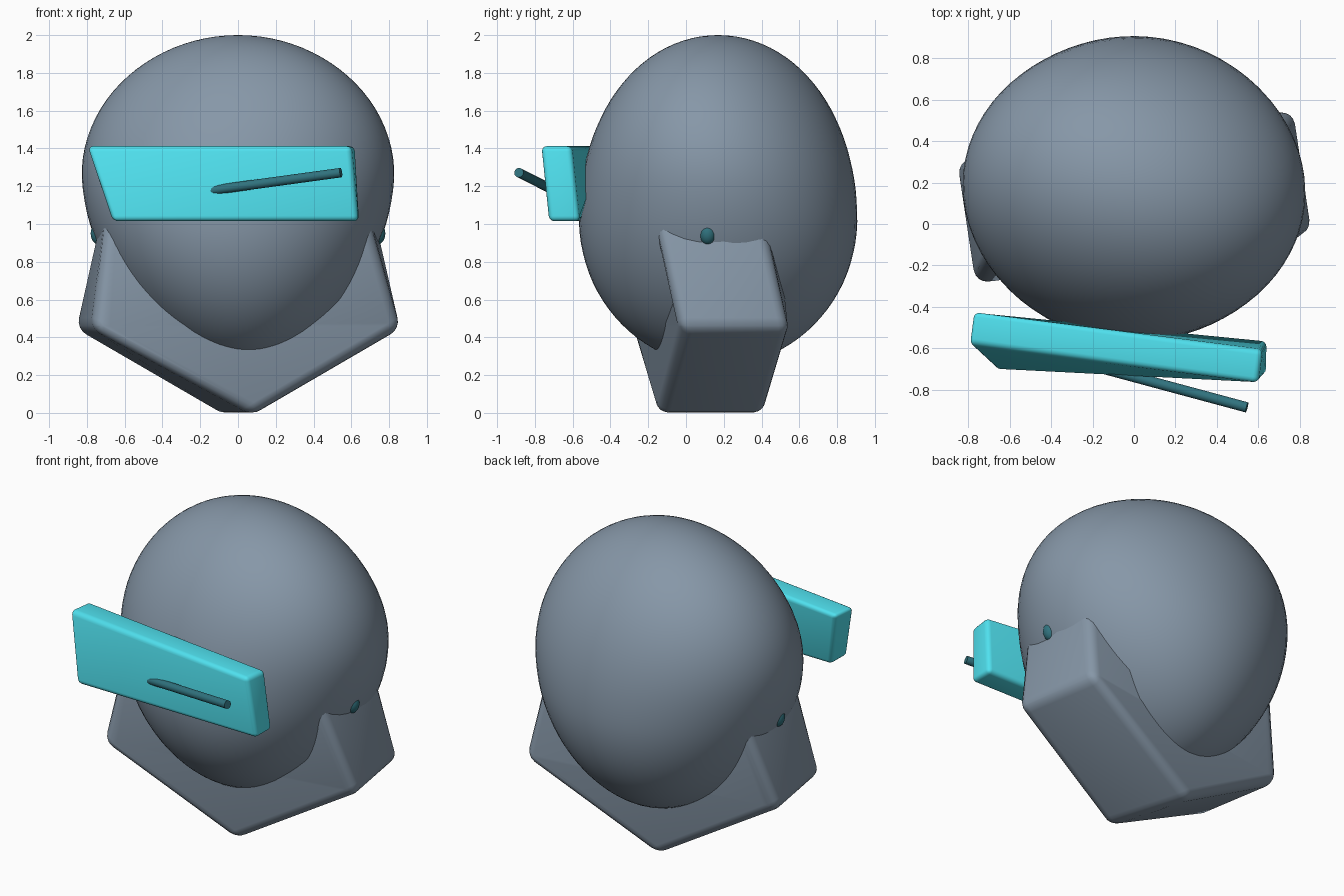
import bpy, bmesh, math
from mathutils import Vector, Matrix

if "Cube" in bpy.data.objects:
    bpy.data.objects.remove(bpy.data.objects["Cube"])

AXIS_Y = 0.14


def twist(bm, cy=AXIS_Y):
    # The whole model turns progressively about the vertical with height
    for v in bm.verts:
        a = math.radians(17 - 17.5 * v.co.z)
        x, y = v.co.x, v.co.y - cy
        v.co.x = x * math.cos(a) - y * math.sin(a)
        v.co.y = cy + x * math.sin(a) + y * math.cos(a)


def material(name, rgb):
    m = bpy.data.materials.new(name)
    m.diffuse_color = (*rgb, 1)
    m.use_nodes = True
    m.node_tree.nodes["Principled BSDF"].inputs["Base Color"].default_value = m.diffuse_color
    return m


def finish(bm, name, mat, angle=32):
    bmesh.ops.recalc_face_normals(bm, faces=bm.faces[:])
    me = bpy.data.meshes.new(name)
    bm.to_mesh(me)
    bm.free()
    ob = bpy.data.objects.new(name, me)
    bpy.context.collection.objects.link(ob)
    me.materials.append(mat)
    bpy.ops.object.select_all(action='DESELECT')
    ob.select_set(True)
    bpy.context.view_layer.objects.active = ob
    bpy.ops.object.shade_smooth_by_angle(angle=math.radians(angle))
    return ob


def twisted_prism(name, profile, y0, y1, bevel, mat, cuts=(), tilt=0.0):
    # Front profile extruded in depth, bevelled, sliced and twisted
    bm = bmesh.new()
    front = [bm.verts.new((x, y0, z)) for x, z in profile]
    back = [bm.verts.new((x, y1, z)) for x, z in profile]
    bm.faces.new(front)
    bm.faces.new(back[::-1])
    n = len(profile)
    for i in range(n):
        j = (i + 1) % n
        bm.faces.new((front[i], back[i], back[j], front[j]))
    bmesh.ops.recalc_face_normals(bm, faces=bm.faces[:])
    bmesh.ops.bevel(bm, geom=bm.edges[:], offset=bevel, segments=4,
                    profile=0.5, affect='EDGES')
    for z in cuts:
        bmesh.ops.bisect_plane(bm, geom=bm.verts[:] + bm.edges[:] + bm.faces[:],
                               plane_co=(0, 0, z), plane_no=(0, 0, 1))
    mid = sum(z for _, z in profile) / n
    for v in bm.verts:
        v.co.y += tilt * (v.co.z - mid)
    twist(bm)
    return finish(bm, name, mat)


slate = material("slate", (0.24, 0.31, 0.39))
cyan = material("cyan", (0.08, 0.76, 0.87))
dark_teal = material("dark_teal", (0.03, 0.17, 0.21))

# Egg-shaped head: separate width and depth curves over the height
bm = bmesh.new()
bmesh.ops.create_uvsphere(bm, u_segments=72, v_segments=48, radius=1)
for v in bm.verts:
    s = v.co.z
    z = 1.125 + 0.875 * s
    r = math.hypot(v.co.x, v.co.y)
    if r < 1e-4:
        v.co = (0, 0.17, z)
        continue
    if z > 1.27:
        w = 0.828 * math.sqrt(max(0, 1 - ((z - 1.27) / 0.73) ** 2))
    else:
        w = 0.828 * max(0, 1 - ((1.27 - z) / 1.02) ** 1.8) ** 0.57
    h = 0.97 if z > 1.03 else 0.78
    d = 0.737 * math.sqrt(max(0, 1 - ((z - 1.03) / h) ** 2))
    v.co = (w * v.co.x / r, 0.17 + d * v.co.y / r, z)
twist(bm, 0.17)
finish(bm, "head", slate, 60)

# Pentagonal jaw block, upper end hidden in the head
twisted_prism("jaw", [(0, -0.013), (0.83, 0.445), (0.66, 1.25),
                      (-0.66, 1.25), (-0.83, 0.445)],
              AXIS_Y - 0.305, AXIS_Y + 0.285, 0.06, slate, cuts=[0.46])

# Visor
twisted_prism("visor", [(-0.65, 1.015), (0.65, 1.015), (0.715, 1.412), (-0.695, 1.412)],
              AXIS_Y - 0.838, AXIS_Y - 0.675, 0.028, cyan, tilt=0.09)

# Thin rod emerging from the visor
a, b = Vector((-0.42, -0.625, 1.14)), Vector((0.545, -0.885, 1.272))
rot = (b - a).to_track_quat('Z', 'Y').to_matrix().to_4x4()
bm = bmesh.new()
bmesh.ops.create_cone(bm, cap_ends=True, segments=24, radius1=0.025, radius2=0.025,
                      depth=(b - a).length,
                      matrix=Matrix.Translation((a + b) / 2) @ rot)
finish(bm, "visor_rod", dark_teal)

# Jaw pivots on both sides
for side, label in ((-1, "left"), (1, "right")):
    bm = bmesh.new()
    bmesh.ops.create_uvsphere(bm, u_segments=24, v_segments=16, radius=1,
                              matrix=Matrix.Translation((side * 0.735, 0.115, 0.95))
                              @ Matrix.Diagonal((0.045, 0.045, 0.06, 1)))
    finish(bm, "jaw_pivot_" + label, dark_teal, 60)
